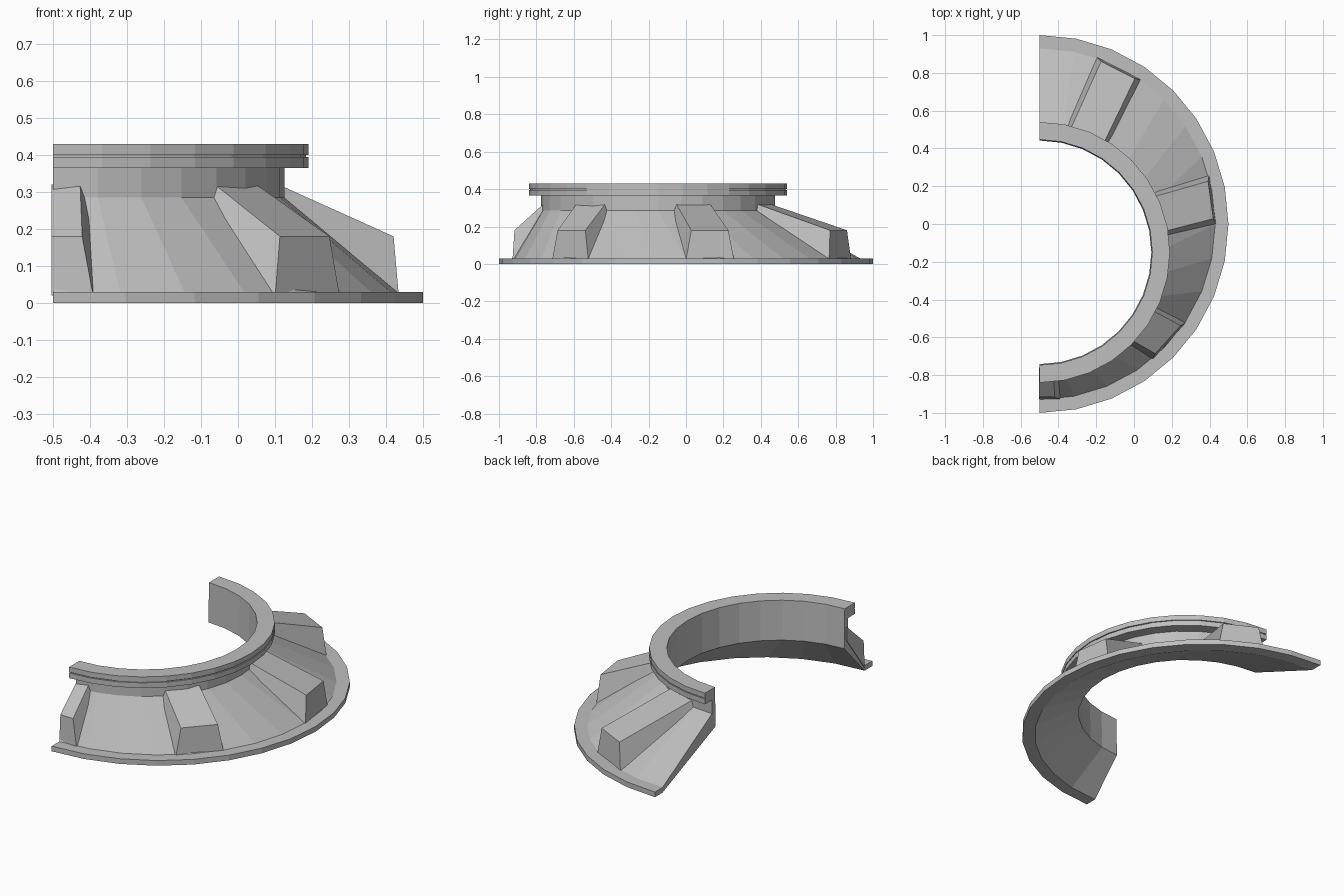
import bpy
import bmesh
from math import sin, cos, radians
from mathutils import Vector

cube = bpy.data.objects.get("Cube")
if cube:
    bpy.data.objects.remove(cube, do_unlink=True)

CX = -0.5        # flat cut side of the half ring
TOP_Y = -0.15    # the upper collar sits off-centre from the base
STEPS = 16

grey = bpy.data.materials.new("light grey")
grey.use_nodes = True
colour = (0.52, 0.52, 0.52, 1)
grey.diffuse_color = colour
grey.node_tree.nodes["Principled BSDF"].inputs["Base Color"].default_value = colour


def polar(radius, z, angle, cy, side=0.0):
    """Point at a clockwise angle from +y, shifted sideways along the tangent."""
    a = radians(angle)
    return Vector((CX + radius * sin(a) + side * cos(a),
                   cy + radius * cos(a) - side * sin(a), z))


def finish(name, bm):
    bmesh.ops.recalc_face_normals(bm, faces=bm.faces)
    mesh = bpy.data.meshes.new(name)
    bm.to_mesh(mesh)
    bm.free()
    mesh.materials.append(grey)
    obj = bpy.data.objects.new(name, mesh)
    bpy.context.collection.objects.link(obj)


def half_ring(name, profile):
    """Sweep a closed (radius, z, centre y) section through half a turn."""
    bm = bmesh.new()
    rows = [[bm.verts.new(polar(r, z, 180 * i / STEPS, cy)) for r, z, cy in profile]
            for i in range(STEPS + 1)]
    n = len(profile)
    for a, b in zip(rows, rows[1:]):
        for j in range(n):
            k = (j + 1) % n
            bm.faces.new((a[j], a[k], b[k], b[j]))
    bm.faces.new(rows[0])
    bm.faces.new(rows[-1])
    finish(name, bm)


def rib(name, inner, outer):
    """Tapered buttress from the collar down to the base flange."""
    bm = bmesh.new()
    section = [(0.61, 0.24, inner, TOP_Y, 0.125), (0.61, 0.32, inner, TOP_Y, 0.095),
               (0.915, 0.18, outer, 0, 0.1), (0.925, 0.02, outer, 0, 0.13)]
    sides = [[bm.verts.new(polar(r, z, a, cy, s * w)) for r, z, a, cy, w in section]
             for s in (-1, 1)]
    left, right = sides
    bm.faces.new(left)
    bm.faces.new(right)
    for j in range(4):
        k = (j + 1) % 4
        bm.faces.new((left[j], left[k], right[k], right[j]))
    # Trim flush with the cut side of the ring
    geom = bm.verts[:] + bm.edges[:] + bm.faces[:]
    bmesh.ops.bisect_plane(bm, geom=geom, plane_co=(CX - 0.004, 0, 0),
                           plane_no=(-1, 0, 0), clear_outer=True)
    bmesh.ops.holes_fill(bm, edges=[e for e in bm.edges if e.is_boundary])
    finish(name, bm)


# Base flange, skewed cone and collar wall in one shell
half_ring("cone_shell", [
    (0.93, 0, 0), (1, 0, 0), (1, 0.03, 0), (0.93, 0.03, 0),
    (0.625, 0.285, TOP_Y), (0.625, 0.365, TOP_Y),
    (0.69, 0.365, TOP_Y), (0.69, 0.395, TOP_Y),       # lower lip
    (0.683, 0.395, TOP_Y), (0.683, 0.4, TOP_Y),       # groove
    (0.69, 0.4, TOP_Y), (0.69, 0.43, TOP_Y),          # upper lip
    (0.597, 0.43, TOP_Y), (0.592, 0.2, TOP_Y)])

# Buttresses around the cone
for i, (inner, outer) in enumerate([(22, 27), (72, 82), (126, 132), (182, 181.3)]):
    rib(f"rib_{i + 1}", inner, outer)
